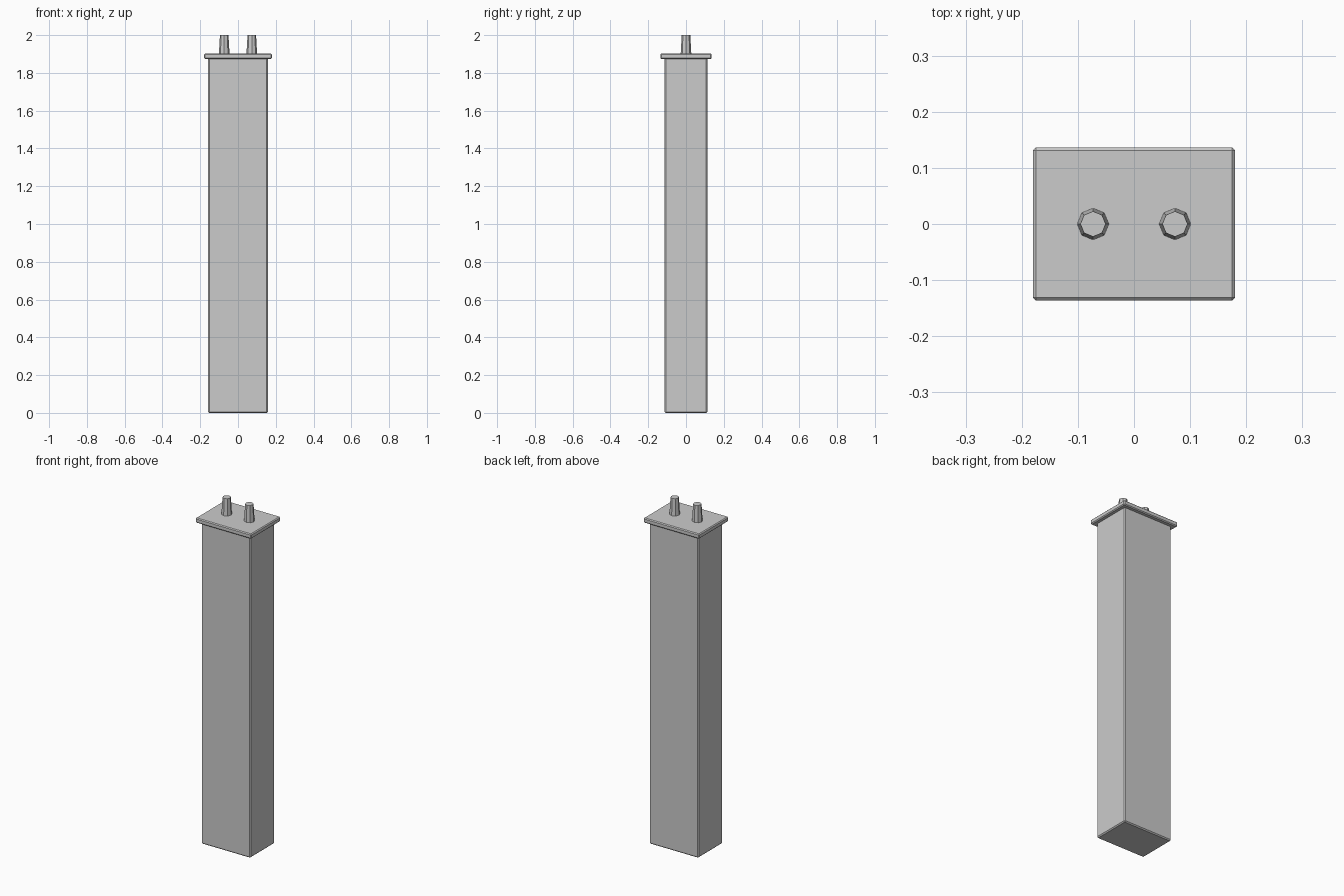
import bpy, bmesh
from mathutils import Matrix

if "Cube" in bpy.data.objects:
    bpy.data.objects.remove(bpy.data.objects["Cube"])


def make_object(name, bm):
    mesh = bpy.data.meshes.new(name)
    bm.to_mesh(mesh)
    bm.free()
    obj = bpy.data.objects.new(name, mesh)
    bpy.context.collection.objects.link(obj)
    return obj


def chamfered_box(name, sx, sy, z0, z1, chamfer):
    bm = bmesh.new()
    bmesh.ops.create_cube(bm, size=1, matrix=Matrix.Translation((0, 0, (z0 + z1) / 2))
                          @ Matrix.Diagonal((sx, sy, z1 - z0, 1)))
    bmesh.ops.bevel(bm, geom=bm.edges[:], offset=chamfer, segments=1,
                    profile=0.5, affect='EDGES')
    return make_object(name, bm)


def tapered_pot(name, x, r_base, r_top, z0, z1):
    bm = bmesh.new()
    bmesh.ops.create_cone(bm, cap_ends=True, segments=8, radius1=r_base, radius2=r_top,
                          depth=z1 - z0, matrix=Matrix.Translation((x, 0, (z0 + z1) / 2)))
    return make_object(name, bm)


# Tall rectangular stack
chamfered_box("stack_body", 0.316, 0.226, 0.0, 1.88, 0.006)

# Overhanging cap slab
chamfered_box("cap_slab", 0.36, 0.272, 1.874, 1.902, 0.005)

# Pair of octagonal pots
for side, x in (("left", -0.073), ("right", 0.073)):
    tapered_pot("pot_" + side, x, 0.0285, 0.0225, 1.897, 2.0)
